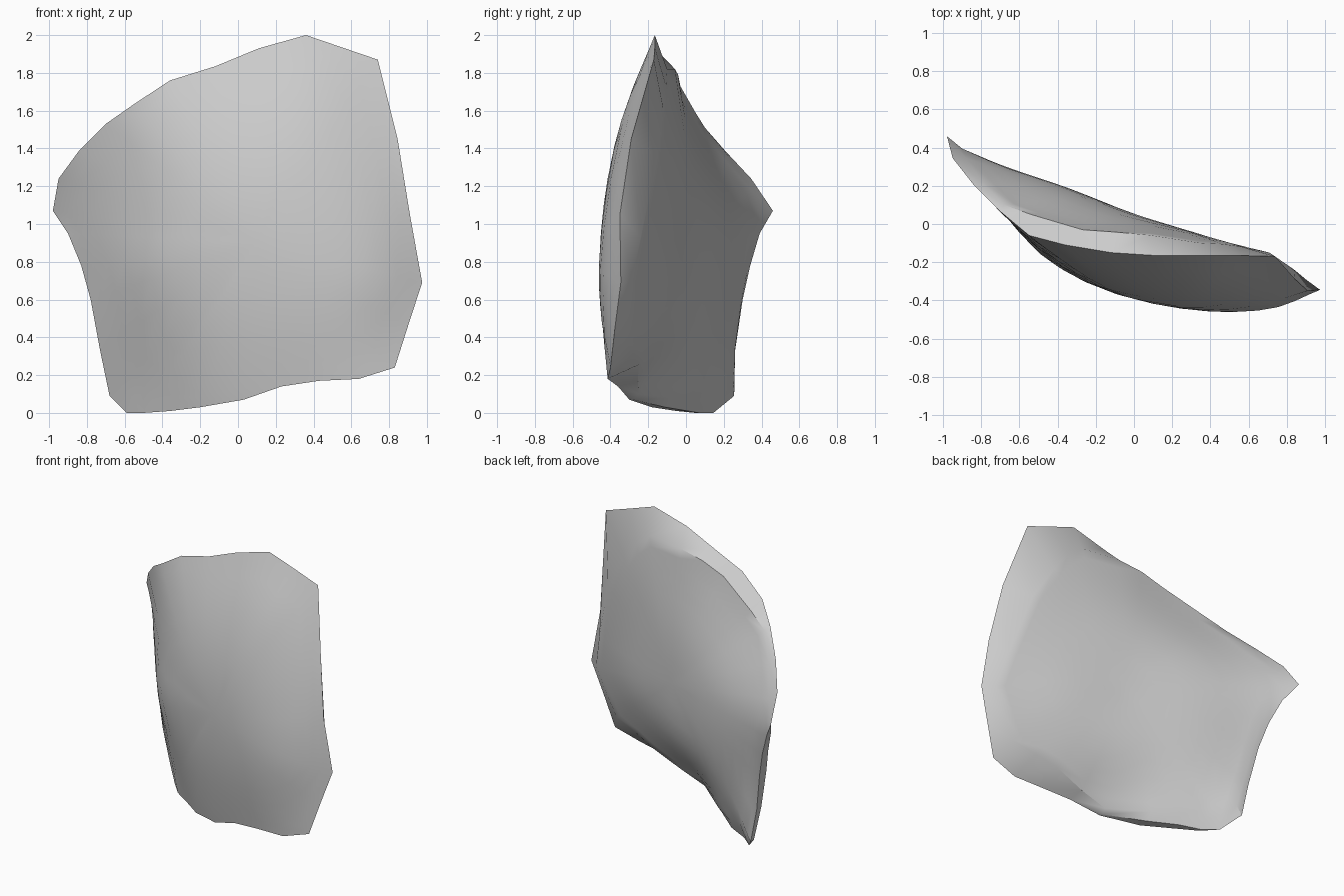
import bpy, bmesh, math

if "Cube" in bpy.data.objects:
    bpy.data.objects.remove(bpy.data.objects["Cube"])

# Rim of the curved shard, clockwise from the left tip: x, front y, z, edge thickness
RIM = [
    (-.98, .46, 1.07, 0), (-.95, .345, 1.24, 0), (-.84, .205, 1.39, 0), (-.70, .065, 1.53, 0),
    (-.55, -.06, 1.635, 0), (-.36, -.11, 1.76, 0), (-.12, -.15, 1.835, 0), (.11, -.165, 1.93, 0),
    (.36, -.165, 2.0, 0), (.55, -.165, 1.935, 0), (.74, -.17, 1.87, 0), (.845, -.29, 1.45, 0),
    (.91, -.35, 1.05, 0), (.975, -.345, .69, 0), (.90, -.375, .46, 0), (.83, -.40, .24, 0),
    (.64, -.415, .18, 0), (.43, -.40, .17, 0), (.23, -.36, .14, 0), (.03, -.30, .07, .02),
    (-.20, -.18, .03, .07), (-.36, -.05, .01, .06), (-.50, .05, 0, .02), (-.59, .145, 0, 0),
    (-.68, .22, .09, .035), (-.73, .21, .33, .05), (-.78, .225, .60, .075), (-.83, .275, .78, .065),
    (-.90, .345, .95, .045),
]
# Inner edge of the bevel on the back, one point per rim point
BEVEL = [
    (-.90, .395, 1.05), (-.88, .345, 1.18), (-.80, .225, 1.36), (-.68, .10, 1.51),
    (-.54, .05, 1.59), (-.27, -.03, 1.73), (-.10, -.042, 1.79), (.08, -.058, 1.82),
    (.35, -.10, 1.82), (.46, -.105, 1.73), (.56, -.118, 1.60), (.71, -.15, 1.36),
    (.84, -.24, .93), (.90, -.29, .69), (.82, -.30, .50), (.75, -.31, .36),
    (.58, -.28, .31), (.43, -.25, .255), (.22, -.255, .165), (.03, -.25, .10),
    (-.20, -.07, .08), (-.36, .03, .07), (-.50, .10, .06), (-.57, .17, .08),
    (-.64, .25, .15), (-.69, .26, .34), (-.74, .295, .60), (-.78, .33, .78),
    (-.83, .365, .93),
]
# Points the front bulge passes through (x, y, z)
FRONT = [
    (-.55, -.10, .75), (-.37, -.235, .75), (-.16, -.335, .75), (.10, -.415, .78),
    (.45, -.46, .80), (.78, -.43, .70), (.45, -.385, 1.37), (.40, -.28, 1.73),
]
# Points on the flat middle of the back
BACK = [
    (.04, .02, 1.35), (.04, .035, .85), (.04, -.04, .42), (-.40, .19, 1.10), (-.40, .19, .60),
    (.50, -.10, 1.20), (.50, -.12, .70), (-.62, .28, .85),
]
CX, CZ = .1, .9


def kernel(ax, az, bx, bz):
    r2 = (ax - bx) ** 2 + (az - bz) ** 2
    return .5 * r2 * math.log(r2) if r2 > 1e-12 else 0.0


def solve(a):
    """Gaussian elimination on an augmented matrix."""
    n = len(a)
    for i in range(n):
        p = max(range(i, n), key=lambda r: abs(a[r][i]))
        a[i], a[p] = a[p], a[i]
        for r in range(n):
            if r != i:
                f = a[r][i] / a[i][i]
                a[r] = [u - f * v for u, v in zip(a[r], a[i])]
    return [a[i][n] / a[i][i] for i in range(n)]


def smooth_sheet(points):
    """Return y(x, z) for the smoothest sheet through the points."""
    rows = [[kernel(x, z, q[0], q[2]) for q in points] + [1, x, z, y] for x, y, z in points]
    for k in ([1] * len(points), [p[0] for p in points], [p[2] for p in points]):
        rows.append(list(k) + [0, 0, 0, 0])
    w = solve(rows)
    return lambda x, z: (sum(c * kernel(x, z, p[0], p[2]) for c, p in zip(w, points))
                         + w[-3] + w[-2] * x + w[-1] * z)


def bridge(bm, a, b):
    """Join two loops, skipping shared corners."""
    for i in range(len(a)):
        j = (i + 1) % len(a)
        loop = list(dict.fromkeys((a[i], a[j], b[j], b[i])))
        if len(loop) > 2:
            bm.faces.new(loop)


def add_skin(bm, rim, inner_points):
    """Fill a rim with rings lying on the smooth sheet."""
    sheet = smooth_sheet([tuple(v.co) for v in rim] + inner_points)
    outer, n = rim, len(rim)
    for s in (.93, .85, .75, .63, .5, .35, .18):
        ring = []
        for v in rim:
            x, z = CX + (v.co.x - CX) * s, CZ + (v.co.z - CZ) * s
            ring.append(bm.verts.new((x, sheet(x, z), z)))
        bridge(bm, outer, ring)
        outer = ring
    tip = bm.verts.new((CX, sheet(CX, CZ), CZ))
    for i in range(n):
        bm.faces.new((outer[i], outer[(i + 1) % n], tip))


bm = bmesh.new()
front_rim = [bm.verts.new((x, y, z)) for x, y, z, t in RIM]
back_rim = [bm.verts.new((x, y + t, z)) if t else f for f, (x, y, z, t) in zip(front_rim, RIM)]
bevel_rim = [bm.verts.new(p) for p in BEVEL]
add_skin(bm, front_rim, FRONT)
add_skin(bm, bevel_rim, BACK)
# Thin side wall, then the bevel on the back
bridge(bm, front_rim, back_rim)
bridge(bm, back_rim, bevel_rim)
bmesh.ops.recalc_face_normals(bm, faces=bm.faces)
mesh = bpy.data.meshes.new("curved_shard")
bm.to_mesh(mesh)
bm.free()

shard = bpy.data.objects.new("curved_shard", mesh)
bpy.context.collection.objects.link(shard)
grey = bpy.data.materials.new("light_grey")
grey.diffuse_color = (.6, .6, .6, 1)
grey.use_nodes = True
grey.node_tree.nodes["Principled BSDF"].inputs["Base Color"].default_value = grey.diffuse_color
mesh.materials.append(grey)

# Smooth faces, sharp rim
bpy.context.view_layer.objects.active = shard
shard.select_set(True)
bpy.ops.object.shade_smooth_by_angle(angle=math.radians(30))
